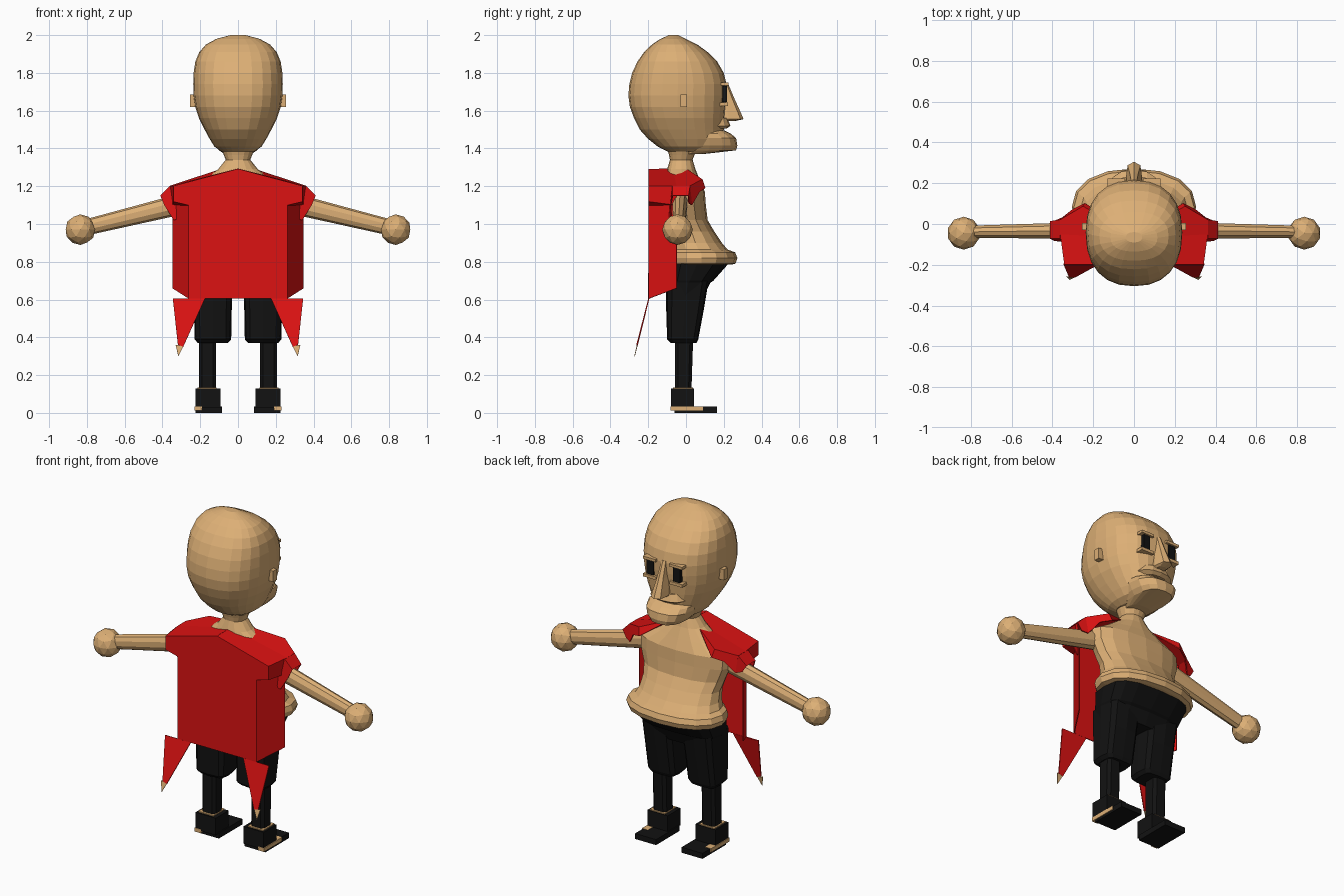
import bpy, bmesh, math
from mathutils import Vector, Matrix


def material(name, rgb):
    m = bpy.data.materials.new(name)
    m.diffuse_color = (*rgb, 1)
    return m


SKIN = material("tan skin", (0.72, 0.43, 0.18))
BLACK = material("black cloth", (0.006, 0.006, 0.006))
RED = material("red cloth", (0.72, 0.006, 0.006))


def finish(name, bm, mat):
    bmesh.ops.recalc_face_normals(bm, faces=bm.faces)
    me = bpy.data.meshes.new(name)
    bm.to_mesh(me)
    bm.free()
    me.materials.append(mat)
    ob = bpy.data.objects.new(name, me)
    bpy.context.collection.objects.link(ob)
    return ob


def loft(name, rings, n, mat, cx=0, p=2.0, turn=0.0):
    """Stack of superellipse rings: (z, half width, y back, y front)."""
    bm = bmesh.new()
    loops = []
    for z, hw, y0, y1 in rings:
        loop = []
        for i in range(n):
            a = 2 * math.pi * (i + turn) / n
            c, s = math.cos(a), math.sin(a)
            x = math.copysign(abs(c) ** (2 / p), c)
            y = math.copysign(abs(s) ** (2 / p), s)
            loop.append(bm.verts.new((cx + hw * x, (y0 + y1) / 2 + (y1 - y0) / 2 * y, z)))
        loops.append(loop)
    for a, b in zip(loops, loops[1:]):
        for i in range(n):
            j = (i + 1) % n
            bm.faces.new((a[i], a[j], b[j], b[i]))
    bm.faces.new(loops[0])
    bm.faces.new(loops[-1])
    return finish(name, bm, mat)


def box(name, lo, hi, mat, s=1):
    bm = bmesh.new()
    lo, hi = Vector(lo), Vector(hi)
    c, d = (lo + hi) / 2, hi - lo
    c.x *= s
    bmesh.ops.create_cube(bm, size=1, matrix=Matrix.Translation(c) @ Matrix.Diagonal((*d, 1)))
    return finish(name, bm, mat)


def sheet(name, polys, mat, s=1, thick=0.006):
    """Flat cloth panels, mirrored by s."""
    bm = bmesh.new()
    for poly in polys:
        bm.faces.new([bm.verts.new((s * x, y, z)) for x, y, z in poly])
    bmesh.ops.remove_doubles(bm, verts=bm.verts, dist=0.001)
    ob = finish(name, bm, mat)
    if thick:
        mod = ob.modifiers.new("thickness", 'SOLIDIFY')
        mod.thickness, mod.offset = thick, 0
    return ob


# Head, looking towards +y
loft("head", [
    (1.385, 0.09, -0.10, 0.10), (1.41, 0.125, -0.15, 0.17), (1.45, 0.15, -0.20, 0.195),
    (1.50, 0.177, -0.245, 0.20), (1.56, 0.207, -0.275, 0.205), (1.62, 0.226, -0.297, 0.21),
    (1.68, 0.235, -0.305, 0.215), (1.74, 0.237, -0.30, 0.215), (1.80, 0.235, -0.285, 0.20),
    (1.86, 0.226, -0.257, 0.165), (1.91, 0.205, -0.222, 0.115), (1.95, 0.17, -0.18, 0.06),
    (1.98, 0.115, -0.135, 0.0), (2.0, 0.04, -0.09, -0.04)], 24, SKIN, p=2.35)
loft("chin", [(1.37, 0.07, -0.02, 0.09), (1.39, 0.10, -0.02, 0.265), (1.415, 0.12, -0.02, 0.272),
              (1.455, 0.135, -0.02, 0.265), (1.48, 0.135, -0.02, 0.235), (1.495, 0.12, -0.02, 0.205)],
     16, SKIN, p=2.5)
loft("upper_lip", [(1.505, 0.10, 0.0, 0.215), (1.52, 0.12, 0.0, 0.235), (1.56, 0.10, 0.0, 0.22)],
     16, SKIN, p=2.5)
loft("nose", [(1.545, 0.03, 0.15, 0.26), (1.555, 0.04, 0.15, 0.305), (1.59, 0.036, 0.15, 0.29),
              (1.66, 0.026, 0.15, 0.258), (1.75, 0.018, 0.15, 0.22)], 8, SKIN, p=2.8)

# Torso with neck, belly and rolled waist
loft("torso", [
    (0.785, 0.27, -0.08, 0.24), (0.79, 0.295, -0.10, 0.262), (0.82, 0.305, -0.105, 0.272),
    (0.85, 0.295, -0.10, 0.26), (0.865, 0.265, -0.09, 0.22), (0.90, 0.25, -0.09, 0.19),
    (0.96, 0.245, -0.09, 0.15), (1.02, 0.26, -0.10, 0.115), (1.10, 0.29, -0.11, 0.105),
    (1.17, 0.29, -0.11, 0.10), (1.23, 0.19, -0.11, 0.075), (1.29, 0.105, -0.10, 0.05),
    (1.34, 0.065, -0.085, 0.035), (1.365, 0.075, -0.09, 0.045), (1.40, 0.09, -0.10, 0.06)],
    16, SKIN, p=2.2)

# Shorts seat
loft("shorts_seat", [(0.62, 0.235, -0.10, 0.095), (0.69, 0.245, -0.105, 0.13),
                     (0.70, 0.25, -0.105, 0.145), (0.79, 0.265, -0.105, 0.225)], 16, BLACK, p=3)

for s, side in ((1, "right"), (-1, "left")):
    # Face details
    box(side + "_eye", (0.066, 0.19, 1.645), (0.11, 0.216, 1.73), BLACK, s)
    box(side + "_brow", (0.045, 0.17, 1.732), (0.13, 0.224, 1.748), SKIN, s)
    box(side + "_lower_lid", (0.045, 0.17, 1.625), (0.13, 0.222, 1.643), SKIN, s)
    box(side + "_ear", (0.22, -0.03, 1.62), (0.255, 0.005, 1.685), SKIN, s)

    # Arm and round hand
    a, b = Vector((0.25 * s, -0.03, 1.118)), Vector((0.82 * s, -0.04, 0.978))
    bm = bmesh.new()
    rot = (b - a).to_track_quat('Z', 'Y').to_matrix().to_4x4()
    bmesh.ops.create_cone(bm, cap_ends=True, segments=10, radius1=0.056, radius2=0.042,
                          depth=(b - a).length, matrix=Matrix.Translation((a + b) / 2) @ rot)
    for v in bm.verts:
        v.co.y = -0.035 + (v.co.y + 0.035) * 0.75
    finish(side + "_arm", bm, SKIN)
    bm = bmesh.new()
    bmesh.ops.create_icosphere(bm, subdivisions=2, radius=0.081,
                               matrix=Matrix.Translation((0.835 * s, -0.045, 0.97)))
    finish(side + "_hand", bm, SKIN)

    # Shorts leg, shin and boot
    loft(side + "_shorts_leg", [(0.37, 0.08, -0.08, 0.055), (0.39, 0.097, -0.10, 0.065),
                                (0.55, 0.10, -0.105, 0.095), (0.70, 0.105, -0.105, 0.12)],
         12, BLACK, cx=0.133 * s, p=4)
    loft(side + "_shin", [(0.10, 0.046, -0.06, 0.03), (0.40, 0.046, -0.06, 0.04)],
         8, BLACK, cx=0.162 * s, p=4, turn=0.5)
    box(side + "_boot", (0.092, -0.08, 0.025), (0.226, 0.042, 0.128), BLACK, s)
    box(side + "_boot_cuff", (0.115, -0.07, 0.125), (0.215, 0.038, 0.134), SKIN, s)
    box(side + "_foot", (0.085, -0.06, 0.0), (0.224, 0.163, 0.033), BLACK, s)
    box(side + "_sole_edge", (0.19, -0.082, 0.012), (0.23, 0.09, 0.035), SKIN, s)

    # Cape half: back panel, forward wing, shoulder roof, front flap, sleeve
    sheet(side + "_cape", [
        [(0, -0.197, 1.29), (0.34, -0.197, 1.2), (0.34, -0.197, 1.12), (0.26, -0.197, 1.1),
         (0.26, -0.197, 0.605), (0, -0.197, 0.605)],
        [(0.26, -0.197, 1.1), (0.34, -0.197, 1.12), (0.345, -0.05, 1.1)],
        [(0.26, -0.197, 1.1), (0.345, -0.05, 1.1), (0.345, -0.05, 0.66), (0.26, -0.197, 0.605)],
        [(0, -0.197, 1.29), (0, -0.07, 1.29), (0.36, -0.05, 1.2), (0.34, -0.197, 1.2)],
        [(0, -0.07, 1.29), (0.1, 0.01, 1.285), (0.25, 0.085, 1.235), (0.36, 0.02, 1.2),
         (0.36, -0.05, 1.2)],
        [(0.1, 0.01, 1.285), (0.25, 0.085, 1.235), (0.24, 0.1, 1.19)],
        [(0.25, 0.085, 1.235), (0.36, 0.02, 1.2), (0.35, 0.03, 1.1), (0.3, 0.07, 1.17),
         (0.24, 0.1, 1.19)],
        [(0.34, -0.197, 1.2), (0.36, -0.05, 1.2), (0.345, -0.05, 1.1), (0.34, -0.197, 1.12)],
    ], RED, s)
    sheet(side + "_sleeve", [
        [(0.36, -0.07, 1.2), (0.36, 0.02, 1.2), (0.41, 0.012, 1.15), (0.41, -0.07, 1.15)],
        [(0.33, -0.085, 1.2), (0.36, -0.07, 1.2), (0.41, -0.07, 1.15), (0.39, -0.08, 1.1),
         (0.34, -0.08, 1.02), (0.31, -0.09, 1.03)],
        [(0.36, 0.02, 1.2), (0.41, 0.012, 1.15), (0.385, 0.015, 1.11), (0.35, 0.03, 1.1)],
    ], RED, s)

    # Pointed cape tail with pale frayed tip
    sheet(side + "_cape_tail", [
        [(0.345, -0.197, 0.605), (0.175, -0.197, 0.605), (0.29, -0.26, 0.35), (0.318, -0.26, 0.36)],
    ], RED, s)
    sheet(side + "_tail_tip", [
        [(0.29, -0.26, 0.352), (0.33, -0.258, 0.36), (0.316, -0.272, 0.30)],
    ], SKIN, s, 0.004)
